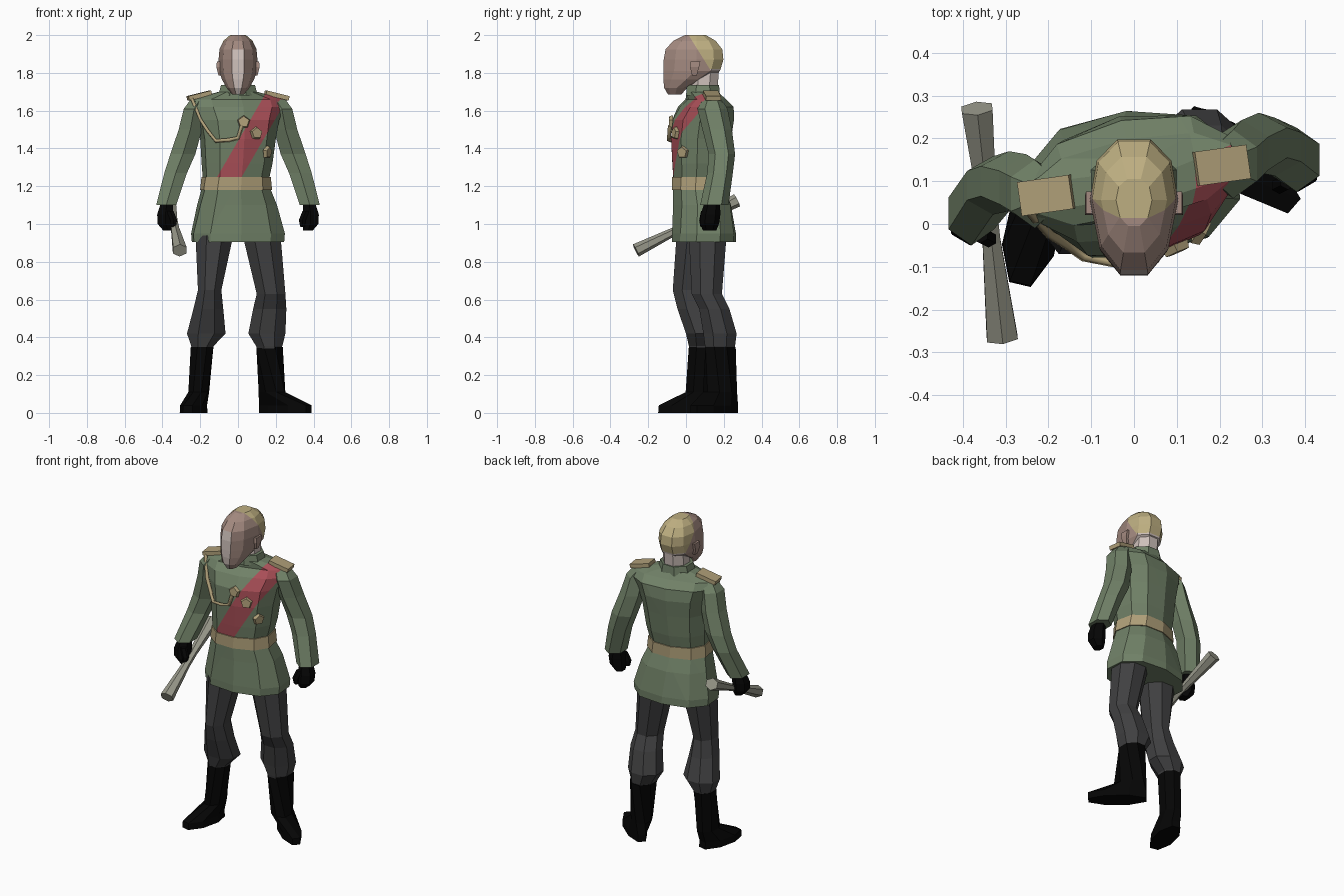
import bpy, bmesh
from math import sin, cos, pi, radians, copysign
from mathutils import Vector, Euler
from mathutils.bvhtree import BVHTree

default = bpy.data.objects.get("Cube")
if default:
    bpy.data.objects.remove(default)


def material(name, *srgb):
    m = bpy.data.materials.new(name)
    m.use_nodes = True
    col = [(c / 255) ** 2.2 for c in srgb] + [1]
    m.diffuse_color = col
    m.node_tree.nodes["Principled BSDF"].inputs["Base Color"].default_value = col
    return m


GREEN = material("coat green", 112, 128, 103)
RED = material("sash red", 168, 80, 88)
GOLD = material("braid gold", 174, 158, 120)
HAIR = material("blond hair", 188, 173, 128)
SKIN = material("skin", 162, 137, 127)
PALE = material("pale skin", 204, 190, 184)
GREY = material("trouser grey", 66, 66, 67)
BLACK = material("black leather", 14, 14, 14)
STEEL = material("baton grey", 152, 152, 138)


def outline(n, power=1.0):
    """Unit polygon with flat sides; a power below one makes it boxier."""
    pts = []
    for i in range(n):
        a = 2 * pi * (i + 0.5) / n
        pts.append([copysign(abs(f) ** power, f) for f in (cos(a), sin(a))])
    mx, my = (max(abs(p[k]) for p in pts) for k in (0, 1))
    return [(x / mx, y / my) for x, y in pts]


def finish(bm, name, *mats):
    bmesh.ops.recalc_face_normals(bm, faces=bm.faces)
    me = bpy.data.meshes.new(name)
    bm.to_mesh(me)
    for m in mats:
        me.materials.append(m)
    ob = bpy.data.objects.new(name, me)
    bpy.context.collection.objects.link(ob)
    return ob


def loft(rings, shape):
    """Skin horizontal rings given as (x, y, z, half width, half depth, yaw)."""
    bm = bmesh.new()
    rows = []
    for x, y, z, rx, ry, *yaw in rings:
        a = radians(yaw[0]) if yaw else 0
        rows.append([bm.verts.new((x + u * rx * cos(a) - v * ry * sin(a),
                                   y + u * rx * sin(a) + v * ry * cos(a), z))
                     for u, v in shape])
    n = len(shape)
    for r, s in zip(rows, rows[1:]):
        for i in range(n):
            bm.faces.new((r[i], r[(i + 1) % n], s[(i + 1) % n], s[i]))
    bm.faces.new(rows[0])
    bm.faces.new(rows[-1])
    bmesh.ops.recalc_face_normals(bm, faces=bm.faces)
    return bm


def cut(bm, co, no):
    bmesh.ops.bisect_plane(bm, geom=bm.verts[:] + bm.edges[:] + bm.faces[:],
                           plane_co=co, plane_no=no)


# Coat, slightly twisted, with the sash cut into its front
BODY = outline(10, 0.85)
coat = loft([(0, .095, .905, .24, .17, 5), (0, .095, .95, .243, .17, 6),
             (-.005, .085, 1.1, .205, .155, 9), (-.01, .07, 1.18, .178, .14, 10),
             (-.01, .07, 1.25, .17, .14, 12), (-.005, .075, 1.32, .18, .15, 12),
             (0, .08, 1.45, .192, .162, 12), (0, .09, 1.55, .21, .165, 12),
             (0, .105, 1.62, .24, .14, 12), (0, .105, 1.66, .238, .095, 11),
             (0, .09, 1.7, .1, .085, 6)], BODY)
surface = BVHTree.FromBMesh(coat)
across = Vector((.865, 0, -.503))
edges = Vector((-.11, 0, 1.25)), Vector((.02, 0, 1.25))
for e in edges:
    cut(coat, e, across)
coat.normal_update()
for f in coat.faces:
    c = f.calc_center_median()
    inside = (c - edges[0]).dot(across) > 0 > (c - edges[1]).dot(across)
    if inside and c.z > 1.25 and c.y < .1 + .2 * c.x:
        f.material_index = 1
finish(coat, "coat", GREEN, RED)
finish(loft([(-.01, .07, 1.18, .184, .146, 10), (-.01, .07, 1.25, .176, .146, 12)],
            BODY), "belt", GOLD)
finish(loft([(0, .09, 1.68, .105, .09), (0, .09, 1.735, .09, .085)], outline(8)),
       "collar", GREEN)


# Things pinned to the chest
def on_chest(x, z, lift):
    hit, normal, *_ = surface.ray_cast(Vector((x, -1, z)), Vector((0, 1, 0)))
    return hit + normal * lift, normal


for i, (x, z) in enumerate([(.03, 1.54), (.095, 1.48), (.15, 1.38)]):
    pos, normal = on_chest(x, z, .008)
    bm = bmesh.new()
    bmesh.ops.create_cone(bm, cap_ends=True, segments=5, radius1=.036, radius2=.03, depth=.02)
    ob = finish(bm, f"medal_{i + 1}", GOLD)
    ob.location = pos
    ob.rotation_euler = normal.to_track_quat('Z', 'Y').to_euler()

cord = bpy.data.curves.new("shoulder_cord", 'CURVE')
cord.dimensions = '3D'
cord.bevel_depth = .011
cord.bevel_resolution = 0
cord.use_fill_caps = True
path = [Vector((-.245, .03, 1.665))]
path += [on_chest(x, z, .012)[0] for x, z in
         [(-.19, 1.55), (-.15, 1.49), (-.11, 1.44), (-.05, 1.445), (0, 1.455), (.02, 1.52)]]
line = cord.splines.new('POLY')
line.points.add(len(path) - 1)
for p, v in zip(line.points, path):
    p.co = (*v, 1)
cord.materials.append(GOLD)
bpy.context.collection.objects.link(bpy.data.objects.new("shoulder_cord", cord))

# Arms, hands and epaulettes: side, depth of shoulder, elbow and wrist
LIMB = outline(6)
for side, label, sh, el, wr in [(1, "left", .14, .19, .15), (-1, "right", .07, .1, .025)]:
    arm = [(.2, sh, 1.66, .05, .05), (.232, sh, 1.61, .055, .08),
           (.252, (sh + el) / 2, 1.5, .062, .078), (.292, el, 1.37, .066, .07),
           (.33, el - .01, 1.27, .06, .068), (.38, wr, 1.1, .053, .075)]
    finish(loft([(side * x, *r) for x, *r in arm], LIMB), label + "_arm", GREEN)

    hand = [(.375, wr - .01, 1.12, .03, .04), (.385, wr - .02, 1.05, .043, .052),
            (.383, wr - .025, 1.0, .042, .05), (.37, wr - .025, .965, .025, .035)]
    finish(loft([(side * x, *r) for x, *r in hand], LIMB), label + "_hand", BLACK)
    thumb = [(.36, wr - .05, 1.07, .018, .02), (.34, wr - .06, 1.02, .018, .02),
             (.342, wr - .06, .985, .012, .014)]
    finish(loft([(side * x, *r) for x, *r in thumb], LIMB), label + "_thumb", BLACK)

    bm = bmesh.new()
    bmesh.ops.create_cube(bm, size=1)
    bmesh.ops.scale(bm, vec=(.125, .08, .024), verts=bm.verts)
    ob = finish(bm, label + "_epaulette", GOLD)
    ob.location = (side * .205, sh - .003, 1.68)
    ob.rotation_euler = (0, side * radians(14), radians(8))

# Trousers gathered above the knee-high boots
LEG = outline(8)
legs = {"left": [(.165, .18, .33, .06, .075), (.165, .18, .355, .07, .08),
                 (.153, .18, .42, .098, .088), (.168, .15, .55, .088, .08),
                 (.175, .11, .63, .076, .08), (.125, .115, .94, .1, .1)],
        "right": [(-.19, .085, .33, .055, .065), (-.188, .085, .355, .06, .07),
                  (-.168, .085, .42, .102, .085), (-.157, .04, .55, .079, .085),
                  (-.15, .015, .65, .062, .085), (-.125, .05, .94, .1, .1)]}
boots = {"left": [(.25, .15, 0, .055, .165, 49), (.25, .15, .04, .055, .165, 49),
                  (.18, .18, .11, .06, .09, 30), (.167, .183, .35, .07, .08)],
         "right": [(-.235, -.005, 0, .062, .14, -13), (-.235, -.005, .04, .06, .137, -13),
                   (-.208, .075, .11, .052, .075, -6), (-.19, .085, .35, .06, .07)]}
for label in legs:
    finish(loft(legs[label], LEG), label + "_trouser_leg", GREY)
    finish(loft(boots[label], LEG), label + "_boot", BLACK)

# Head with a narrow face; hair is the cut-off back of the skull
half = [(.32, -1), (.78, -.62), (1, .1), (.85, .68), (.38, 1)]
FACE = half + [(-x, y) for x, y in reversed(half)]
head = loft([(0, -.06, 1.685, .03, .035), (0, -.055, 1.72, .06, .06),
             (0, -.01, 1.765, .085, .11), (0, .03, 1.81, .1, .15),
             (0, .04, 1.87, .103, .158), (0, .042, 1.925, .098, .15),
             (0, .045, 1.97, .077, .112), (0, .05, 2.0, .042, .055)], FACE)
hairline, back = Vector((0, .02, 1.99)), Vector((0, .85, .53))
nape = Vector((0, 0, 1.82))
cut(head, hairline, back)
cut(head, nape, (0, 0, 1))
head.normal_update()
for f in head.faces:
    c = f.calc_center_median()
    if (c - hairline).dot(back) > 0 and c.z > nape.z:
        f.material_index = 1
    elif f.normal.y < -.85 and c.z < 1.93 or c.y > .1 and c.z < nape.z:
        f.material_index = 2
finish(head, "head", SKIN, HAIR, PALE)
finish(loft([(0, .09, 1.69, .072, .075), (0, .1, 1.82, .07, .075)], LEG), "neck", PALE)
for side, label in [(1, "left"), (-1, "right")]:
    ear = [(side * .095, .045, 1.785, .008, .012), (side * .102, .045, 1.83, .012, .024),
           (side * .102, .05, 1.86, .01, .026)]
    finish(loft(ear, outline(4)), label + "_ear", SKIN)

# Baton in the right hand, flared at both ends
start, end = Vector((-.308, -.265, .86)), Vector((-.367, .27, 1.125))
axis = end - start
bm = loft([(0, 0, z * axis.length, r, r)
           for z, r in [(0, .036), (.42, .021), (.58, .021), (1, .036)]], LIMB)
ob = finish(bm, "baton", STEEL)
ob.location = start
ob.rotation_euler = axis.to_track_quat('Z', 'Y').to_euler()
